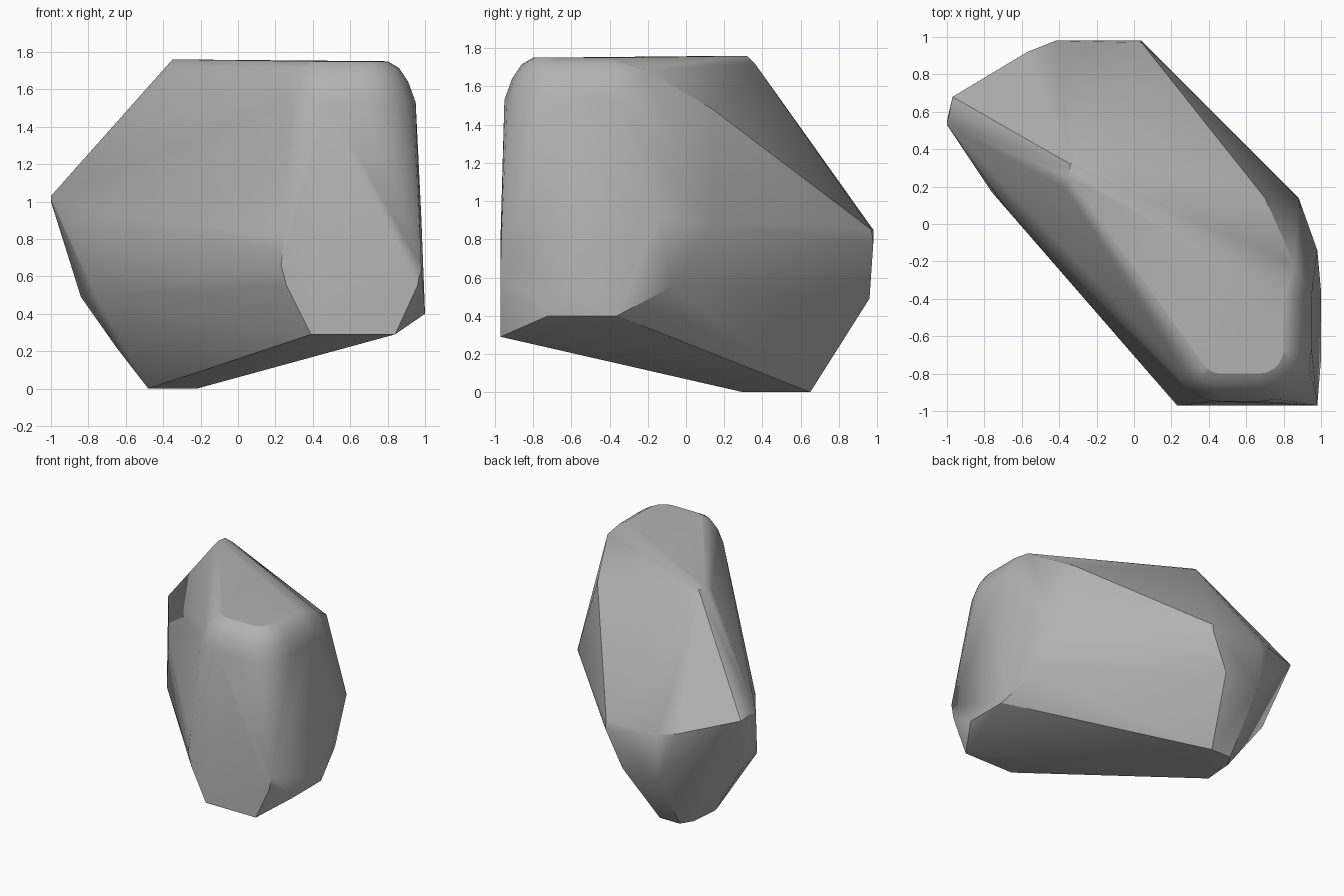
import bpy, bmesh
from math import radians, sin, cos

if "Cube" in bpy.data.objects:
    bpy.data.objects.remove(bpy.data.objects["Cube"], do_unlink=True)


def level(height, *spots):
    """Corners that share one height."""
    return [(x, y, height) for x, y in spots]


def rounded_corner(centre, radius, height, start, end, steps=5):
    """Arc of points that rounds a horizontal corner."""
    points = []
    for i in range(steps + 1):
        angle = radians(start + (end - start) * i / steps)
        points.append((centre[0] + radius * cos(angle),
                       centre[1] + radius * sin(angle), height))
    return points


def rounded_shoulder(inset, height):
    """Contour of the blunt front end, pulled in from its widest outline."""
    left = rounded_corner((.47, -.67), .28 - inset, height, 215, 270)
    right = rounded_corner((.67, -.67), .28 - inset, height, 270, 360)
    return left + right + [(.95 - inset, -.38, height)]


# Underside: a small foot with a sloping belly rising to the front
corners = level(0, (-.22, .3), (-.48, .3), (-.46, .55), (-.4, .65), (-.22, .65))
corners += level(.22, (-.65, .45))
corners += level(.29, (.39, -.97), (.84, -.97))
corners += level(.4, (1, -.72), (1, -.36))

# Lower flanks
corners += level(.49, (-.84, .5), (-.76, .17), (-.42, .96), (-.1, .96))
corners += level(.43, (-.15, -.46), (-.3, -.3))
corners += level(.55, (.96, -.97), (.26, -.97), (.93, -.08))
corners += level(.66, (.98, -.97), (.23, -.97))
corners += level(.82, (.25, -.97))

# Middle: back ridge, pointed side and bulging flank
corners += level(.78, (.04, .98))
corners += level(.85, (-.42, .98), (.04, .97))
corners += level(.88, (.88, .14), (-.57, .92))
corners += level(.92, (-.68, .08), (.98, -.14))
corners += level(1, (-.97, .68), (-1, .55))
corners += level(1.03, (-1, .53))

# Shoulders and softened crown
corners += level(1.48, (.7, .14))
corners += level(1.69, (.86, -.22))
for inset, height in ((0, 1.53), (.04, 1.64), (.09, 1.715), (.15, 1.75)):
    corners += rounded_shoulder(inset, height)
corners += level(1.76, (-.35, .25), (-.34, .32))
corners += level(1.72, (-.37, .19), (-.3, .36))

# Wrap the corners into one solid boulder
bm = bmesh.new()
for corner in corners:
    bm.verts.new(corner)
hull = bmesh.ops.convex_hull(bm, input=bm.verts)
loose = [v for v in bm.verts if not v.link_faces]
bmesh.ops.delete(bm, geom=loose, context="VERTS")
bmesh.ops.dissolve_limit(bm, angle_limit=radians(2), verts=bm.verts, edges=bm.edges)
bmesh.ops.recalc_face_normals(bm, faces=bm.faces)

mesh = bpy.data.meshes.new("boulder")
bm.to_mesh(mesh)
bm.free()
boulder = bpy.data.objects.new("boulder", mesh)
bpy.context.collection.objects.link(boulder)

# Stone colour
stone = bpy.data.materials.new("grey_stone")
stone.use_nodes = True
colour = (.45, .45, .45, 1)
stone.diffuse_color = colour
stone.node_tree.nodes["Principled BSDF"].inputs["Base Color"].default_value = colour
mesh.materials.append(stone)

# Narrow worn edges, smooth shading with the strong creases kept
bpy.ops.object.select_all(action="DESELECT")
bpy.context.view_layer.objects.active = boulder
boulder.select_set(True)
bpy.ops.object.shade_smooth_by_angle(angle=radians(30))
